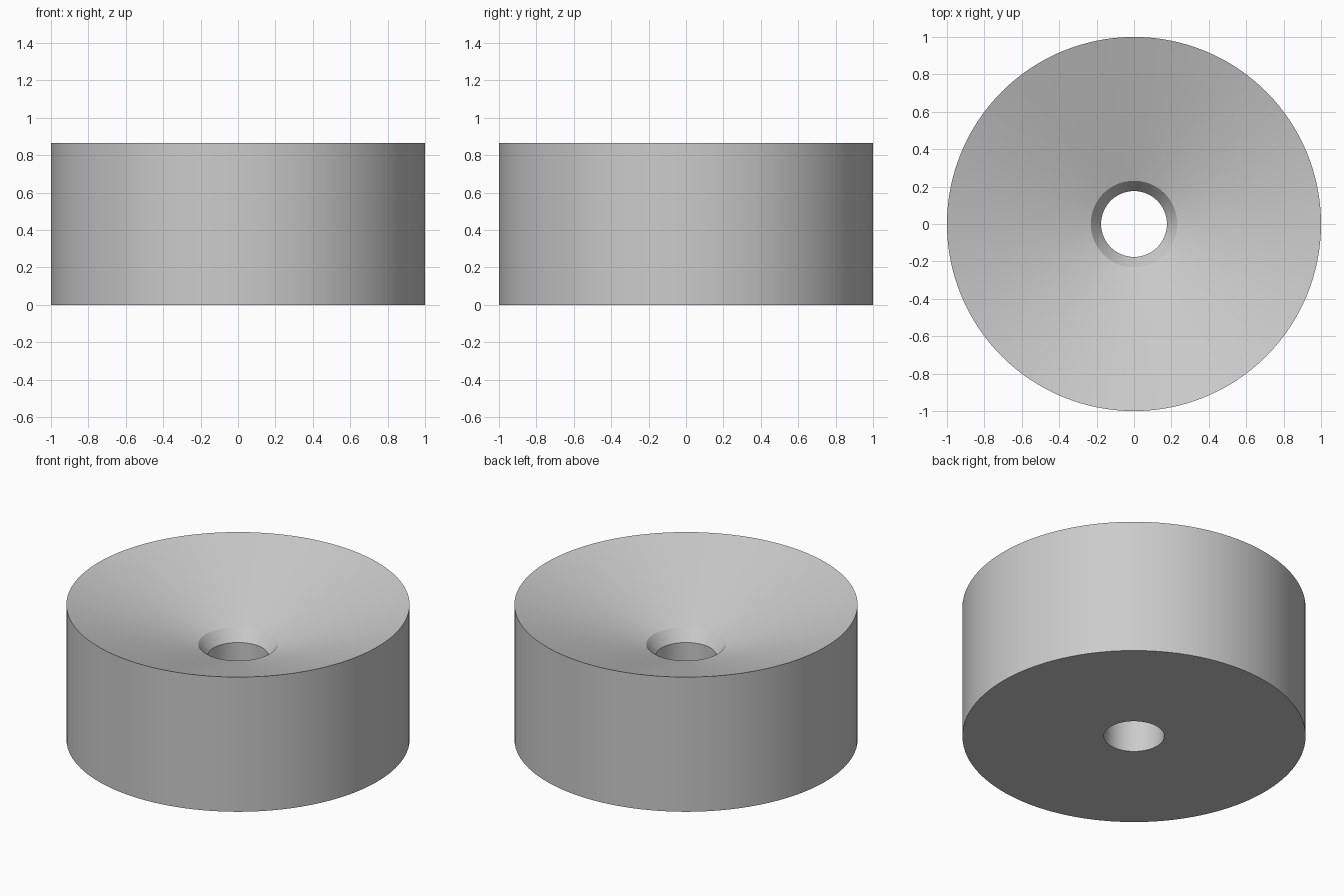
import bpy
import bmesh
import math

default_cube = bpy.data.objects.get("Cube")
if default_cube:
    bpy.data.objects.remove(default_cube, do_unlink=True)

SEGMENTS = 128
HEIGHT = 0.866
BORE_RADIUS = 0.176

# Closed cross-section (radius, height): base, outer wall, conical dish, countersink, bore
PROFILE = [
    (BORE_RADIUS, 0.0),
    (1.0, 0.0),
    (1.0, HEIGHT),
    (0.231, 0.613),
    (BORE_RADIUS, 0.54),
]


def make_material(name, colour):
    material = bpy.data.materials.new(name)
    material.use_nodes = True
    material.diffuse_color = colour
    material.node_tree.nodes["Principled BSDF"].inputs["Base Color"].default_value = colour
    return material


def revolve(name, profile, material):
    """Turn a closed cross-section around the z axis."""
    bm = bmesh.new()
    rings = []
    for radius, z in profile:
        ring = []
        for i in range(SEGMENTS):
            angle = math.tau * i / SEGMENTS
            ring.append(bm.verts.new((radius * math.cos(angle), radius * math.sin(angle), z)))
        rings.append(ring)
    for lower, upper in zip(rings, rings[1:] + rings[:1]):
        for i in range(SEGMENTS):
            j = (i + 1) % SEGMENTS
            bm.faces.new((lower[i], lower[j], upper[j], upper[i]))
    bmesh.ops.recalc_face_normals(bm, faces=bm.faces)
    mesh = bpy.data.meshes.new(name)
    bm.to_mesh(mesh)
    bm.free()
    mesh.materials.append(material)
    obj = bpy.data.objects.new(name, mesh)
    bpy.context.collection.objects.link(obj)
    return obj


# Round block with a dished top and a central through hole
grey = make_material("plain grey", (0.6, 0.6, 0.6, 1.0))
block = revolve("dished_round_block", PROFILE, grey)

# Smooth round the axis, crisp between the profile sections
bpy.ops.object.select_all(action="DESELECT")
block.select_set(True)
bpy.context.view_layer.objects.active = block
bpy.ops.object.shade_smooth_by_angle(angle=math.radians(20))
